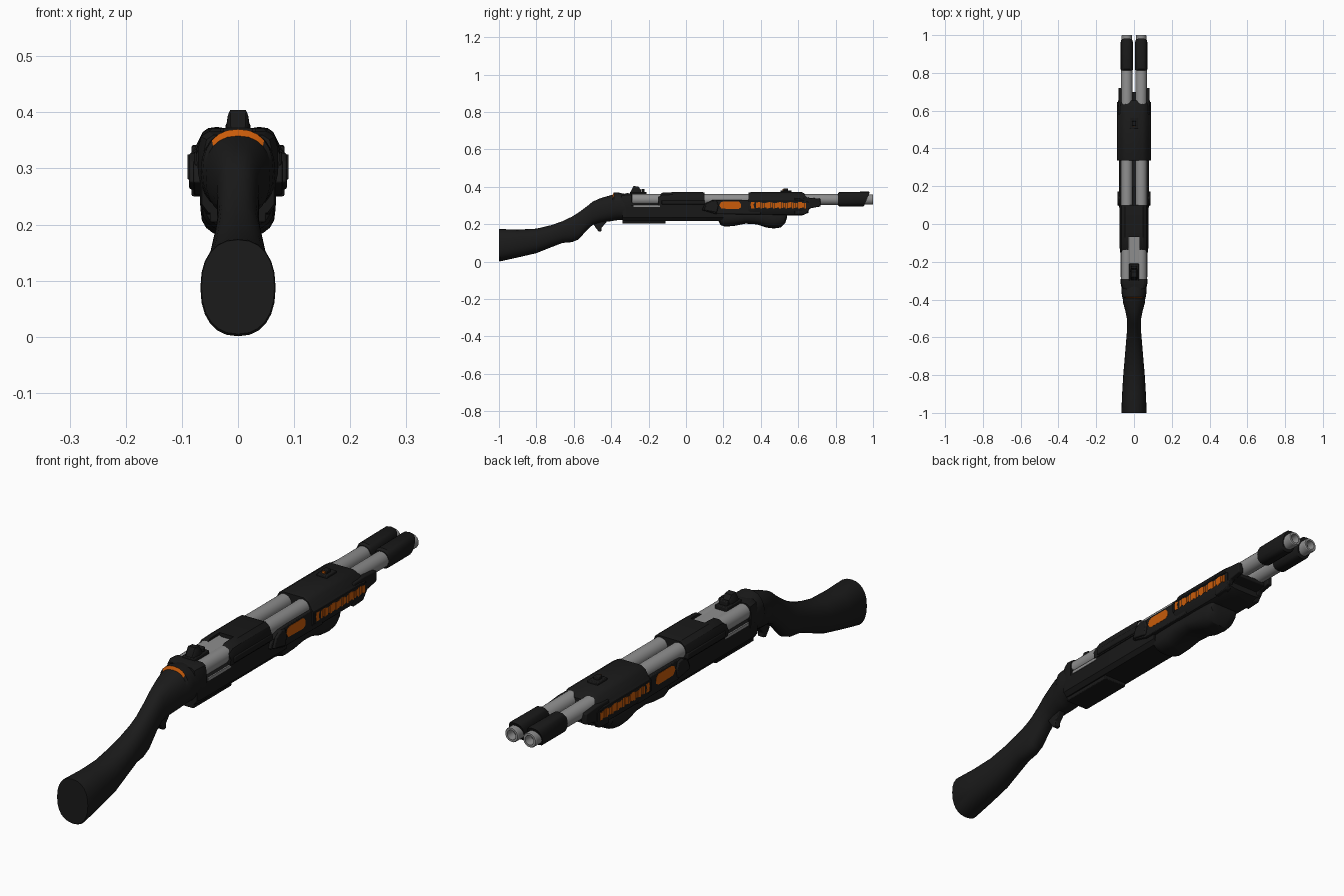
import bpy, bmesh, math

def material(name, rgb):
    m = bpy.data.materials.new(name)
    m.diffuse_color = (*rgb, 1)
    return m

BLACK = material("soft_black", (0.0105, 0.0105, 0.0105))
DARK = material("dark_metal", (0.0095, 0.0095, 0.0095))
STEEL = material("grey_steel", (0.27, 0.27, 0.27))
ORANGE = material("burnt_orange", (0.58, 0.105, 0.003))

def finish(name, bm, mat, bevel=0.0):
    bmesh.ops.recalc_face_normals(bm, faces=bm.faces)
    me = bpy.data.meshes.new(name)
    bm.to_mesh(me)
    bm.free()
    me.materials.append(mat)
    ob = bpy.data.objects.new(name, me)
    bpy.context.collection.objects.link(ob)
    if bevel:
        b = ob.modifiers.new("edge_bevel", 'BEVEL')
        b.width, b.segments, b.limit_method = bevel, 2, 'ANGLE'
    return ob

def skin(name, rings, mat, bevel=0.0):
    """Bridge equal rings of points and cap both ends."""
    bm = bmesh.new()
    vr = [[bm.verts.new(p) for p in r] for r in rings]
    n = len(vr[0])
    for a, b in zip(vr, vr[1:]):
        for i in range(n):
            j = (i + 1) % n
            bm.faces.new((a[i], a[j], b[j], b[i]))
    bm.faces.new(vr[0])
    bm.faces.new(vr[-1])
    return finish(name, bm, mat, bevel)

def oval_loft(name, stations, mat, n=20, power=2.0, x=0.0):
    """Stations: y, bottom z, top z, half width, optional slant of y with height."""
    def ring(y, z0, z1, hw, slant=0.0):
        pts = []
        for i in range(n):
            a = math.tau * i / n
            c, s = [math.copysign(abs(v) ** (2 / power), v) for v in (math.cos(a), math.sin(a))]
            pts.append((x + hw * c, y + slant * s, (z0 + z1) / 2 + (z1 - z0) / 2 * s))
        return pts
    return skin(name, [ring(*s) for s in stations], mat)

def hull(name, half, stations, mat, bevel=0.0):
    """Mirrored x-z half profile (top to bottom) swept along y; stations: y, x scale, z scale, z pivot."""
    full = half + [(-x, z) for x, z in reversed(half)]
    return skin(name, [[(x * sx, y, p + (z - p) * sz) for x, z in full]
                       for y, sx, sz, p in stations], mat, bevel)

def side_cut(name, yz, x0, x1, mat, bevel=0.0):
    """y-z outline extruded across x."""
    return skin(name, [[(x, y, z) for y, z in yz] for x in (x0, x1)], mat, bevel)

def box(name, x0, x1, y0, y1, z0, z1, mat, bevel=0.0):
    return side_cut(name, [(y0, z0), (y1, z0), (y1, z1), (y0, z1)], x0, x1, mat, bevel)

# Stock with a narrow orange band on the hump
stock = oval_loft("stock", [
    (-1.0, .005, .173, .065), (-.995, .001, .174, .067), (-.9, .022, .171, .063),
    (-.8, .045, .176, .057), (-.72, .077, .195, .05), (-.66, .10, .216, .045),
    (-.61, .104, .24, .041), (-.575, .118, .262, .038), (-.53, .168, .295, .037),
    (-.5, .195, .32, .038), (-.46, .208, .338, .046), (-.42, .214, .350, .057),
    (-.392, .217, .358, .060), (-.386, .219, .370, .063), (-.36, .222, .369, .066),
    (-.32, .222, .360, .068), (-.285, .222, .354, .068)], BLACK, n=24, power=2.3)
stock.data.materials.append(ORANGE)
for f in stock.data.polygons:
    if -.392 < f.center.y < -.386 and f.center.z > .343:
        f.material_index = 1
side_cut("trigger_guard", [(-.5, .21), (-.482, .18), (-.466, .16), (-.452, .163),
                           (-.452, .18), (-.435, .20), (-.41, .23)], -.013, .013, BLACK, .003)

# Receiver with a square rear shoulder that hides the barrel ends
hull("receiver_shoulder", [(.052, .366), (.066, .357), (.071, .335), (.071, .29), (.06, .24)],
     [(-.345, .85, .9, .3), (-.315, 1, 1, .3), (-.291, 1, .97, .3)], BLACK)
hull("receiver", [(.058, .312), (.068, .30), (.068, .235), (.055, .218)],
     [(-.34, .95, .95, .27), (-.32, 1, 1, .27), (.2, 1, 1, .27)], DARK)
box("receiver_floor", -.05, .05, -.34, -.11, .204, .23, DARK, .003)
box("breech_block", -.05, .05, -.288, -.06, .30, .357, STEEL, .004)
for side in (1, -1):
    box("receiver_slot_plate", side * .06, side * .071, -.28, -.14, .291, .303, STEEL)

# Breech cover with a notch at the back
hull("breech_cover", [(.048, .371), (.066, .358), (.075, .333), (.072, .30)],
     [(-.07, 1, 1, .3), (.09, 1, 1, .3), (.10, .96, .95, .3)], DARK)
for side in (1, -1):
    wing = [(.03, .371), (.048, .371), (.066, .358), (.075, .333), (.072, .30), (.03, .30)]
    skin("cover_wing", [[(side * x, y, .3 + (z - .3) * k) for x, z in wing]
                        for y, k in ((-.15, .75), (-.125, .97), (-.07, 1))], DARK)
    box("cover_side_rib", side * .06, side * .078, -.13, .10, .305, .33, DARK, .004)

# Twin barrels, bored muzzles and slanted muzzle sleeves
def tube(name, x, z, profile, mat, n=24):
    rings = [[(x + r * math.cos(math.tau * i / n), y, z + r * math.sin(math.tau * i / n))
              for i in range(n)] for y, r in profile]
    return skin(name, rings, mat)

for side in (1, -1):
    x = side * .038
    tube("barrel", x, .332, [(-.29, .030), (.94, .030), (.95, .028), (.997, .028),
                             (1.0, .026), (1.0, .018), (.965, .016)], STEEL)
    oval_loft("muzzle_sleeve", [(.812, .300, .364, .0305), (.82, .295, .372, .0325),
                                (.962, .295, .374, .0325, .014), (.968, .300, .371, .031, .014)],
              DARK, n=16, power=2.6, x=x)

# Sliding fore-end
hull("fore_end", [(.045, .371), (.066, .358), (.078, .335), (.088, .323), (.088, .28),
                  (.072, .253), (.05, .246)],
     [(.335, .97, .96, .3), (.345, 1, 1, .3), (.62, 1, 1, .3), (.655, .96, .72, .3)], BLACK)
box("fore_end_underside", -.055, .055, .16, .53, .23, .285, BLACK, .005)
oval_loft("fore_end_grip", [
    (.175, .215, .27, .05), (.185, .195, .28, .06), (.21, .187, .28, .064),
    (.26, .191, .28, .065), (.32, .203, .28, .066), (.38, .199, .28, .066),
    (.43, .182, .28, .067), (.47, .177, .28, .067), (.505, .182, .28, .066),
    (.53, .205, .28, .062), (.54, .235, .28, .055)], BLACK, n=20, power=2.6)

# Nose tray under the barrels
side_cut("nose_tray", [(.56, .252), (.63, .256), (.655, .285), (.70, .293), (.70, .308),
                       (.56, .308)], -.07, .07, DARK, .003)

# Per side: nose cheeks, side rails and orange inlays
for side in (1, -1):
    side_cut("nose_cheek", [(.58, .25), (.64, .253), (.665, .285), (.72, .295), (.72, .336),
                            (.65, .342), (.58, .34)], side * .06, side * .083, DARK, .004)
    side_cut("side_rail", [(.085, .275), (.10, .31), (.14, .328), (.19, .33), (.40, .33),
                           (.40, .252), (.16, .254)], side * .05, side * .079, BLACK, .003)
    side_cut("rail_flare", [(.095, .275), (.11, .312), (.14, .328), (.165, .325), (.174, .30),
                            (.165, .262)], side * .06, side * .087, BLACK, .004)
    side_cut("orange_window", [(.178, .30), (.19, .283), (.28, .281), (.295, .29),
                               (.292, .312), (.28, .322), (.20, .322), (.185, .316)],
             side * .075, side * .0798, ORANGE)
    side_cut("orange_chip", [(.345, .305), (.348, .285), (.366, .284), (.361, .305),
                             (.369, .316), (.349, .320)], side * .082, side * .0888, ORANGE)
    for i in range(24):
        y = .375 + i * .0112
        low, high = .003 * math.sin(i * 2.1), .003 * math.sin(i * 1.3)
        box("orange_slat", side * .081, side * .0888, y, y + .0095,
            .286 + low, .315 + high, ORANGE)
    # Black bead and end stop shade the inlay from above and behind
    box("rail_bead", side * .08, side * .0898, .342, .645, .319, .325, BLACK)
    box("rail_stop", side * .08, side * .0898, .336, .343, .281, .325, BLACK)

# Rear and front sights
hull("rear_sight", [(.014, .404), (.018, .395), (.022, .37), (.022, .35)],
     [(-.30, .9, .3, .35), (-.28, 1, 1, .35), (-.255, 1, .95, .35), (-.24, .9, .6, .35)], DARK)
box("rear_sight_base", -.026, .026, -.30, -.21, .35, .372, DARK, .003)
box("rear_sight_leaf", -.017, .017, -.238, -.222, .365, .388, DARK, .003)
box("front_sight_base", -.022, .022, .505, .565, .365, .380, DARK, .003)
box("front_sight_blade", -.011, .011, .52, .545, .375, .392, DARK, .003)
box("front_sight_dot", -.005, .005, .515, .521, .381, .389, ORANGE)

# Smooth shading with sharp edges kept
bpy.ops.object.select_all(action='SELECT')
bpy.context.view_layer.objects.active = stock
bpy.ops.object.shade_smooth_by_angle(angle=math.radians(32))
